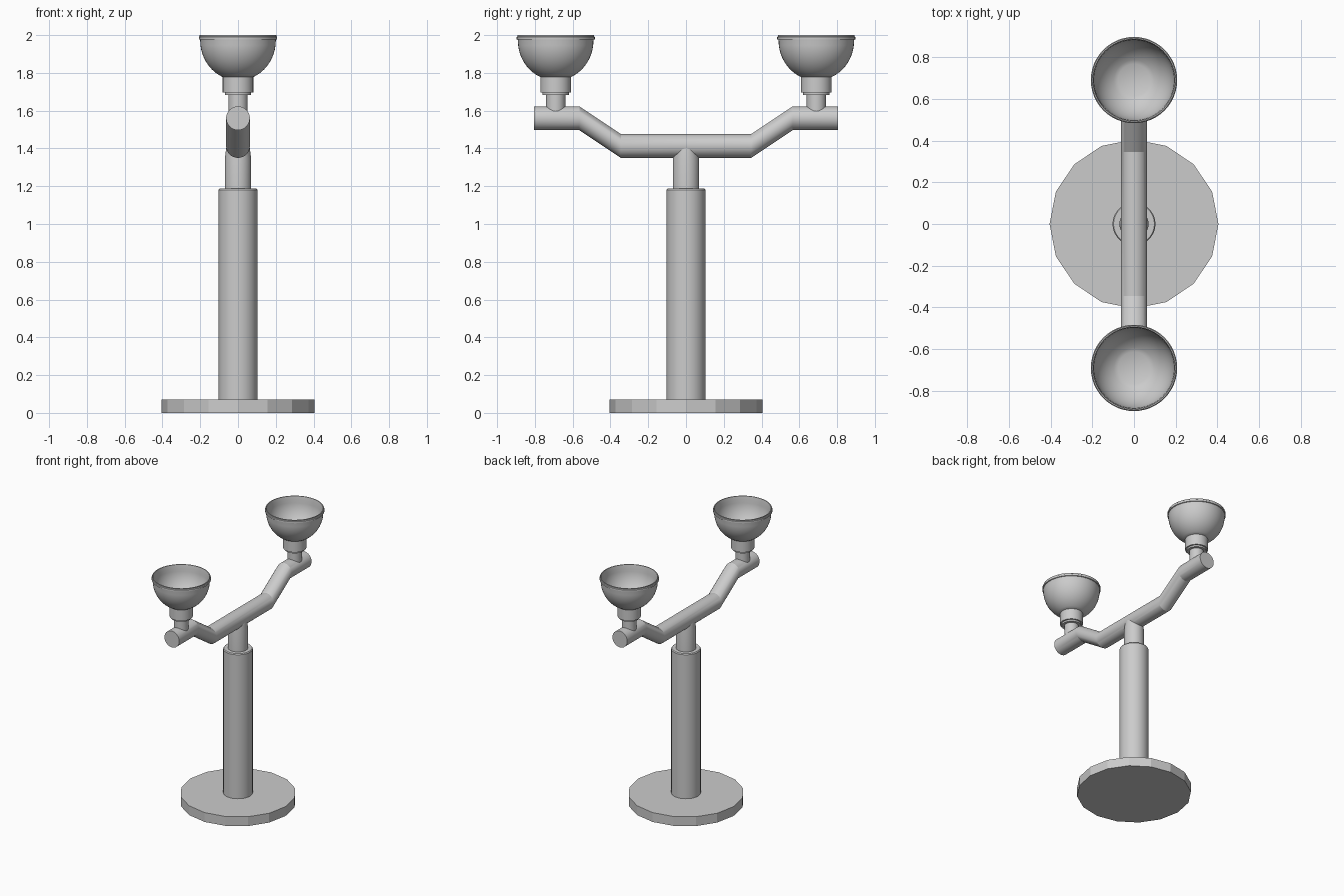
import bpy, bmesh, math

if "Cube" in bpy.data.objects:
    bpy.data.objects.remove(bpy.data.objects["Cube"])


def finish(bm, name, angle=35):
    bmesh.ops.remove_doubles(bm, verts=bm.verts, dist=1e-5)
    bmesh.ops.recalc_face_normals(bm, faces=bm.faces)
    mesh = bpy.data.meshes.new(name)
    bm.to_mesh(mesh)
    bm.free()
    ob = bpy.data.objects.new(name, mesh)
    bpy.context.collection.objects.link(ob)
    if angle:
        bpy.ops.object.select_all(action='DESELECT')
        ob.select_set(True)
        bpy.context.view_layer.objects.active = ob
        bpy.ops.object.shade_smooth_by_angle(angle=math.radians(angle))
    return ob


def loft(name, rings, angle=35):
    """Skin a list of vertex rings and cap both ends."""
    bm = bmesh.new()
    loops = [[bm.verts.new(p) for p in ring] for ring in rings]
    n = len(loops[0])
    for a, b in zip(loops, loops[1:]):
        for i in range(n):
            j = (i + 1) % n
            bm.faces.new((a[i], a[j], b[j], b[i]))
    bm.faces.new(loops[0])
    bm.faces.new(loops[-1])
    return finish(bm, name, angle)


def lathe(name, profile, y=0, sides=32, angle=35):
    """Turn (radius, z) points about a vertical axis at the given y."""
    turn = [2 * math.pi * i / sides for i in range(sides)]
    rings = [[(r * math.cos(t), y + r * math.sin(t), z) for t in turn]
             for r, z in profile]
    return loft(name, rings, angle)


# Foot plate, pole and neck
lathe("base_plate", [(0.405, 0), (0.405, 0.072)], sides=16, angle=0)
lathe("pole", [(0.103, 0.06), (0.103, 1.18), (0.098, 1.187)])
lathe("neck", [(0.07, 1.17), (0.07, 1.345), (0.062, 1.405)])

# Cranked cross arm, with upright cross-sections at every bend
arm_r = 0.063
half = [(0.345, 1.413), (0.565, 1.56), (0.805, 1.56)]
path = [(-y, z) for y, z in reversed(half)] + half
turn = [2 * math.pi * i / 32 for i in range(32)]
loft("cross_arm", [[(arm_r * math.cos(t), y, z + arm_r * math.sin(t)) for t in turn]
                   for y, z in path], angle=20)

# Bowl profile: outside curve, rolled rim, inside curve with a flat floor
ang = [math.asin(0.4) + (math.pi / 2 - math.asin(0.4)) * i / 10 for i in range(11)]
outer = [(0.2 * math.sin(a), 1.97 - 0.21 * math.cos(a)) for a in ang]
inner = [(0.192 * math.sin(a), 1.972 - 0.202 * math.cos(a)) for a in reversed(ang)]
rim = [(0.201, 1.976), (0.207, 1.978), (0.207, 1.99), (0.203, 1.993),
       (0.203, 2.0), (0.197, 2.0)]

# One stem, socket and bowl at each end
for side, y in (("front", -0.69), ("back", 0.69)):
    lathe(side + "_stem", [(0.051, 1.57), (0.051, 1.69)], y)
    lathe(side + "_socket", [(0.07, 1.682), (0.07, 1.695), (0.081, 1.695),
                             (0.081, 1.778)], y)
    lathe(side + "_bowl", outer + rim + inner, y, sides=48)
